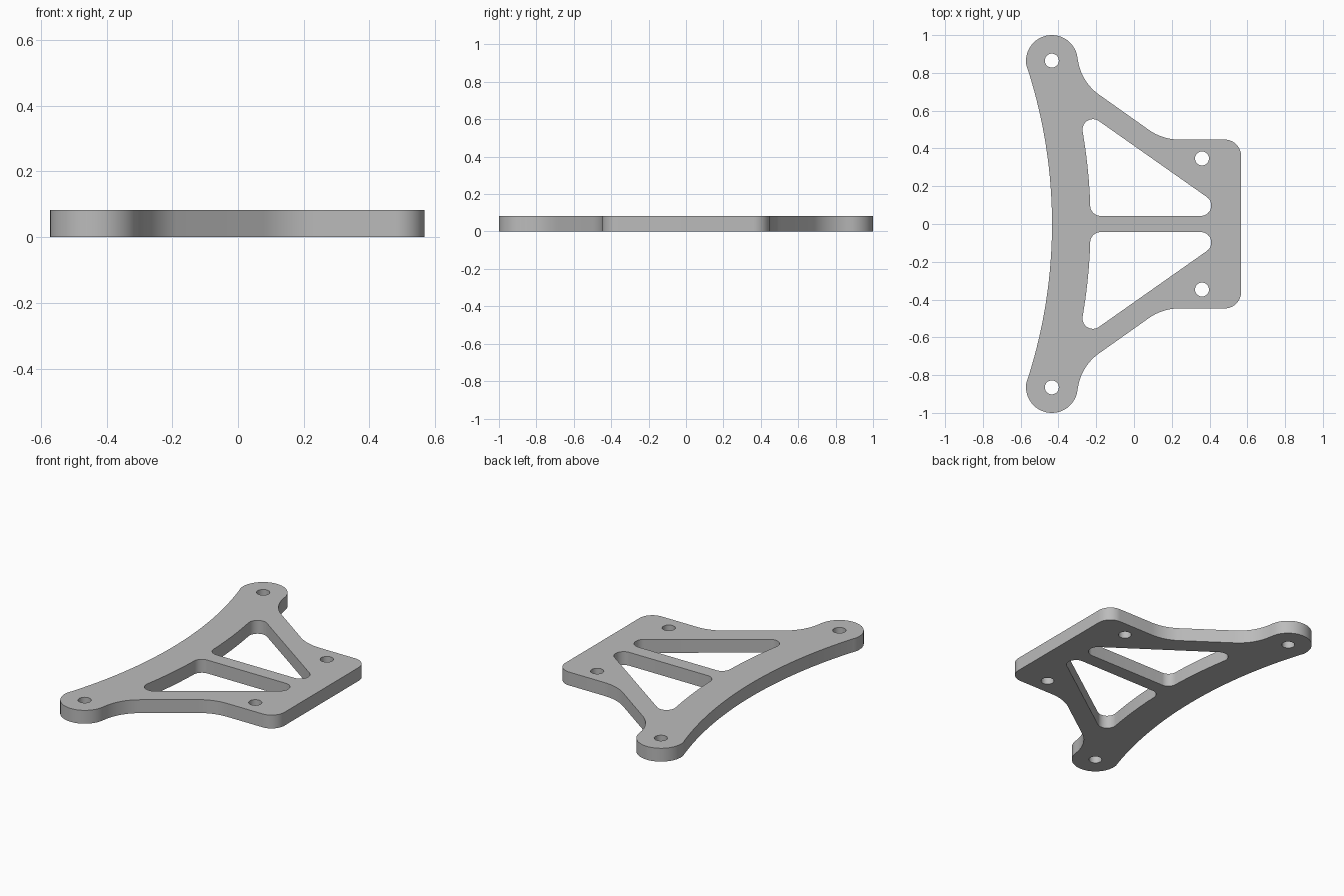
import bpy, bmesh
from math import sin, cos, radians

cube = bpy.data.objects.get("Cube")
if cube:
    bpy.data.objects.remove(cube, do_unlink=True)

THICK = 0.082
SWEEP_X = -3.11   # centre of the long concave edge
SLOPE = 54.9      # direction square to the diagonal struts


def arc(x, y, r, start, end, n=14):
    """Points along a circular arc, angles in degrees."""
    angles = [radians(start + (end - start) * i / n) for i in range(n + 1)]
    return [(x + r * cos(a), y + r * sin(a)) for a in angles]


def circle(x, y, r=0.037, n=32):
    return arc(x, y, r, 0, 360, n)[:-1]


def flip(points):
    return [(x, -y) for x, y in reversed(points)]


# Outer edge, one half: concave sweep, ear, two blends, square corner
half = (arc(SWEEP_X, 0, 2.676, 0, 17.9, 20)[1:]
        + arc(-0.435, 0.863, 0.137, 197.9, 6.2, 28)[1:]
        + arc(-0.028, 0.907, 0.272, 186.2, 180 + SLOPE)[1:]
        + arc(0.24, 0.727, 0.28, 180 + SLOPE, 270)
        + arc(0.48, 0.36, 0.087, 90, 0))
outline = [(SWEEP_X + 2.676, 0)] + half + flip(half)

# Rounded triangular window
window = (arc(-0.177, 0.098, 0.055, 270, 181.9)
          + arc(SWEEP_X, 0, 2.88, 1.9, 9.8)[1:-1]
          + arc(-0.2175, 0.5, 0.055, 189.8, SLOPE)
          + arc(0.354, 0.098, 0.055, SLOPE, -90))

# Windows and bolt holes on both halves
loops = [outline]
for hole in (window, circle(-0.435, 0.865), circle(0.36, 0.347)):
    loops += [hole, flip(hole)]

# Flat filled curve with holes, extruded to the plate thickness
curve = bpy.data.curves.new("plate_profile", "CURVE")
curve.dimensions = "2D"
curve.fill_mode = "BOTH"
curve.extrude = THICK / 2
for points in loops:
    spline = curve.splines.new("POLY")
    spline.points.add(len(points) - 1)
    for p, (x, y) in zip(spline.points, points):
        p.co = (x, y, 0, 1)
    spline.use_cyclic_u = True

plate = bpy.data.objects.new("bracket_plate", curve)
bpy.context.collection.objects.link(plate)
bpy.ops.object.select_all(action="DESELECT")
plate.select_set(True)
bpy.context.view_layer.objects.active = plate
bpy.ops.object.convert(target="MESH")
plate = bpy.context.object

# Weld the caps to the walls and stand the plate on the ground
bm = bmesh.new()
bm.from_mesh(plate.data)
bmesh.ops.remove_doubles(bm, verts=bm.verts, dist=0.0002)
bmesh.ops.translate(bm, verts=bm.verts, vec=(0, 0, THICK / 2))
bmesh.ops.recalc_face_normals(bm, faces=bm.faces)
bm.to_mesh(plate.data)
bm.free()

# Plain grey
grey = bpy.data.materials.new("plain_grey")
grey.use_nodes = True
colour = (0.5, 0.5, 0.5, 1)
grey.diffuse_color = colour
grey.node_tree.nodes["Principled BSDF"].inputs["Base Color"].default_value = colour
plate.data.materials.clear()
plate.data.materials.append(grey)
bpy.ops.object.shade_smooth_by_angle(angle=radians(30))
